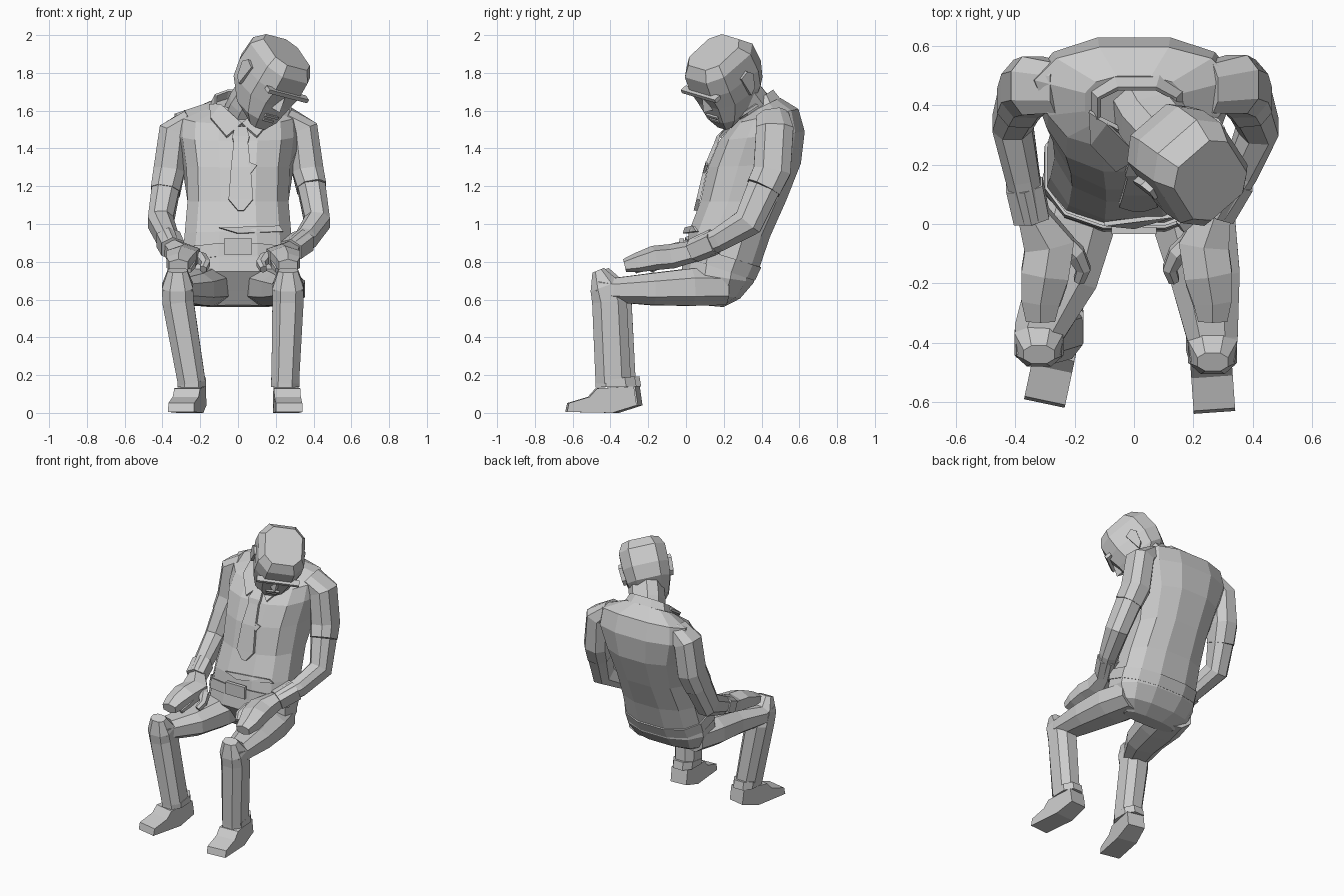
import bpy, bmesh
from math import cos, sin, pi, radians, copysign
from mathutils import Vector as V, Matrix


def mesh(name, verts, faces, thick=0.0):
    bm = bmesh.new()
    vs = [bm.verts.new(v) for v in verts]
    for f in faces:
        bm.faces.new([vs[i] for i in f])
    bmesh.ops.recalc_face_normals(bm, faces=bm.faces)
    me = bpy.data.meshes.new(name)
    bm.to_mesh(me)
    bm.free()
    ob = bpy.data.objects.new(name, me)
    bpy.context.collection.objects.link(ob)
    if thick:
        mod = ob.modifiers.new("thickness", "SOLIDIFY")
        mod.thickness, mod.offset = thick, 0
    return ob


def loft(name, rings, caps=True, thick=0.0):
    n = len(rings[0])
    faces = [(k * n + i, k * n + (i + 1) % n, (k + 1) * n + (i + 1) % n, (k + 1) * n + i)
             for k in range(len(rings) - 1) for i in range(n)]
    if caps:
        faces += [tuple(range(n)), tuple((len(rings) - 1) * n + i for i in range(n))]
    return mesh(name, [p for r in rings for p in r], faces, thick)


def oval(c, u, v, n, power=0.8, front=1.0):
    out = []
    for i in range(n):
        a = 2 * pi * (i + 0.5) / n
        k = front if sin(a) < 0 else 1
        out.append(c + u * k * copysign(abs(cos(a)) ** power, cos(a))
                   + v * copysign(abs(sin(a)) ** power, sin(a)))
    return out


def body(name, rows, n=12, x=0.0, power=0.8, **kw):
    """rows: front y, front z, back y, back z, half width, optional front narrowing"""
    rings = []
    for yf, zf, yb, zb, w, *front in rows:
        f, b = V((x, yf, zf)), V((x, yb, zb))
        rings.append(oval((f + b) / 2, V((w, 0, 0)), (b - f) / 2, n, power, *front))
    return loft(name, rings, **kw)


def tube(name, rows, n=6):
    """rows: x, y, z, half width, half height, bent along the path"""
    pts = [V(r[:3]) for r in rows]
    rings = []
    for i, r in enumerate(rows):
        a, b = pts[max(i - 1, 0)], pts[min(i + 1, len(pts) - 1)]
        t = (b - a).normalized()
        u = (V((1, 0, 0)) - t * t.x).normalized()
        rings.append(oval(pts[i], u * r[3], t.cross(u) * r[4], n))
    return loft(name, rings)


def box(name, c, size):
    x, y, z = (s / 2 for s in size)
    base = [(-x, -y), (x, -y), (x, y), (-x, y)]
    return loft(name, [[V(c) + V((a, b, h)) for a, b in base] for h in (-z, z)])


# Torso and hips
body("shirt", [(-.005, .84, .375, .71, .305), (.01, .96, .45, .93, .29), (.07, 1.12, .535, 1.12, .275),
               (.11, 1.3, .615, 1.32, .305, .92), (.17, 1.44, .635, 1.49, .36, .84),
               (.25, 1.53, .60, 1.61, .345, .86), (.32, 1.58, .50, 1.67, .17)])
body("trouser_seat", [(-.01, .88, .37, .74, .30), (-.03, .75, .365, .69, .31),
                      (.04, .645, .29, .605, .28), (.09, .57, .2, .56, .2)])
body("belt", [(-.02, .83, .365, .70, .306), (-.015, .90, .40, .77, .304)], caps=False, thick=.01)
box("buckle", (0, -.022, .88), (.15, .025, .085))
mesh("shirt_fold", [(-.1, .0, .98), (.22, .04, .99), (.24, .06, .96), (0, -.01, .95)],
     [(0, 1, 2, 3)], .015)

# Tie
tie = [(1.51, .215, .03), (1.46, .165, .045), (1.43, .155, .038), (1.3, .10, .052),
       (1.13, .06, .065), (1.07, .045, .015)]
mesh("tie", [(.015 + s * w, y + .005, z) for z, y, w in tie for s in (-1, 1)],
     [(2 * i, 2 * i + 1, 2 * i + 3, 2 * i + 2) for i in range(len(tie) - 1)], .02)
mesh("placket_fold", [(.05, .11, 1.33), (.1, .11, 1.31), (.07, .095, 1.27)], [(0, 1, 2)], .012)

# Collar and neck
body("collar", [(.29, 1.55, .51, 1.65, .165), (.32, 1.61, .46, 1.71, .135)], n=8, x=.01,
     caps=False, thick=.015)
for s in (-1, 1):
    mesh("collar_flap", [(.02 + s * a, y, z) for a, y, z in
                         ((.0, .23, 1.53), (.08, .18, 1.46), (.165, .27, 1.56),
                          (.17, .38, 1.63), (.11, .34, 1.63))], [(0, 1, 2, 4), (2, 3, 4)], .015)
tube("neck", [(.02, .42, 1.54, .115, .11), (.06, .35, 1.63, .115, .105), (.13, .27, 1.74, .11, .10)], 8)

# Head, turned to one side and bowed
pose = (Matrix.Translation((.175, .20, 1.77)) @ Matrix.Rotation(radians(41), 4, 'Z')
        @ Matrix.Rotation(radians(11), 4, 'Y') @ Matrix.Rotation(radians(37), 4, 'X'))
head = body("head", [(-.14, -.235, -.03, -.22, .06), (-.16, -.17, .06, -.19, .115),
                     (-.165, -.07, .18, -.10, .15), (-.18, .02, .21, -.01, .16),
                     (-.172, .11, .205, .11, .16), (-.13, .165, .15, .175, .128)],
            n=8, power=.62)
nose = mesh("nose", [(0, -.17, .0), (-.03, -.15, -.09), (.03, -.15, -.09), (0, -.20, -.08)],
            [(0, 1, 3), (0, 3, 2), (1, 2, 3), (0, 2, 1)])
parts = [head, nose,
         box("brow", (0, -.168, .02), (.28, .04, .022)),
         box("upper_lip", (0, -.155, -.135), (.09, .025, .014)),
         box("lower_lip", (0, -.15, -.165), (.07, .025, .014))]
for s in (-1, 1):
    outline = [(-.02, .045), (.03, .06), (.055, .03), (.03, -.05), (-.005, -.075)]
    parts.append(loft("ear", [[V((s * (.145 + d + max(y, 0) * d * 10), y + .02, z - .01))
                               for y, z in outline] for d in (0, .02)]))
for p in parts:
    p.data.transform(pose)

# Arms
arms = {
    -1: [(-.25, .46, 1.555, .06, .09), (-.34, .465, 1.49, .085, .105), (-.365, .455, 1.28, .088, .105),
         (-.385, .41, 1.17, .082, .098), (-.41, .34, 1.01, .075, .09),
         (-.375, .16, .93, .064, .07), (-.345, .02, .87, .055, .06)],
    1: [(.25, .46, 1.565, .06, .09), (.345, .47, 1.5, .085, .105), (.37, .455, 1.28, .088, .105),
        (.39, .41, 1.19, .082, .098), (.42, .33, 1.01, .075, .09),
        (.36, .18, .92, .064, .07), (.28, .04, .86, .055, .06)]}
for s, rows in arms.items():
    tube("upper_sleeve", rows[:4], 8)
    low = [(*r[:3], r[3] * .95, r[4] * .95) for r in rows[3:]]
    tube("forearm", low, 8)
    end, start = V(rows[-1][:3]), V(rows[-2][:3])
    tube("cuff", [(*end.lerp(start, .8), .07, .07), (*end, .068, .064)])
    # Hand resting on the thigh
    wx, wy, wz = rows[-1][:3]
    hx = -.285 if s < 0 else .235
    tube("palm", [(wx, wy + .02, wz, .055, .055), (hx, -.07, .83, .095, .065),
                  (hx + s * .015, -.17, .82, .09, .065), (hx + s * .03, -.26, .795, .072, .052),
                  (hx + s * .03, -.325, .78, .055, .035)])
    tube("thumb", [(hx - s * .03, -.05, .83, .04, .04), (hx - s * .09, -.10, .82, .034, .035),
                   (hx - s * .115, -.15, .79, .026, .028), (hx - s * .10, -.19, .76, .02, .022)])
    tube("index_finger", [(hx - s * .05, -.12, .82, .025, .035), (hx - s * .04, -.20, .785, .022, .028),
                          (hx - s * .02, -.27, .755, .018, .018)])

# Legs: knee x, ankle x, y shift, foot turn
for s, kx, ax, dy, turn in ((-1, -.32, -.245, .015, -12), (1, .265, .25, -.01, 4)):
    tube("thigh", [(s * .16, .2, .665, .14, .10), (s * .20, .02, .665, .15, .105),
                   (s * .24, -.18, .655, .125, .09), (kx, -.38 + dy, .65, .09, .068),
                   (kx, -.46 + dy, .67, .08, .05)], 8)
    tube("shin", [(kx, -.455 + dy, .755, .055, .035), (kx, -.42 + dy, .67, .088, .085),
                  (kx * .97 + ax * .03, -.395 + dy, .59, .088, .098),
                  (ax, -.375 + dy, .16, .078, .10)], 8)
    body("trouser_hem", [(-.475 + dy, .135, -.245 + dy, .14, .08),
                         (-.475 + dy, .165, -.255 + dy, .195, .08)], n=8, x=ax)
    shoe = [(.11, .04), (.095, .14), (-.10, .13), (-.14, .085), (-.25, .052), (-.26, .005), (-.02, .0)]
    ob = loft("shoe", [[V((x * (.85 if y > 0 else 1), y, z)) for y, z in shoe] for x in (-.07, .07)])
    ob.data.transform(Matrix.Translation((ax + s * .003, -.365 + dy, 0))
                      @ Matrix.Rotation(radians(turn), 4, 'Z'))
